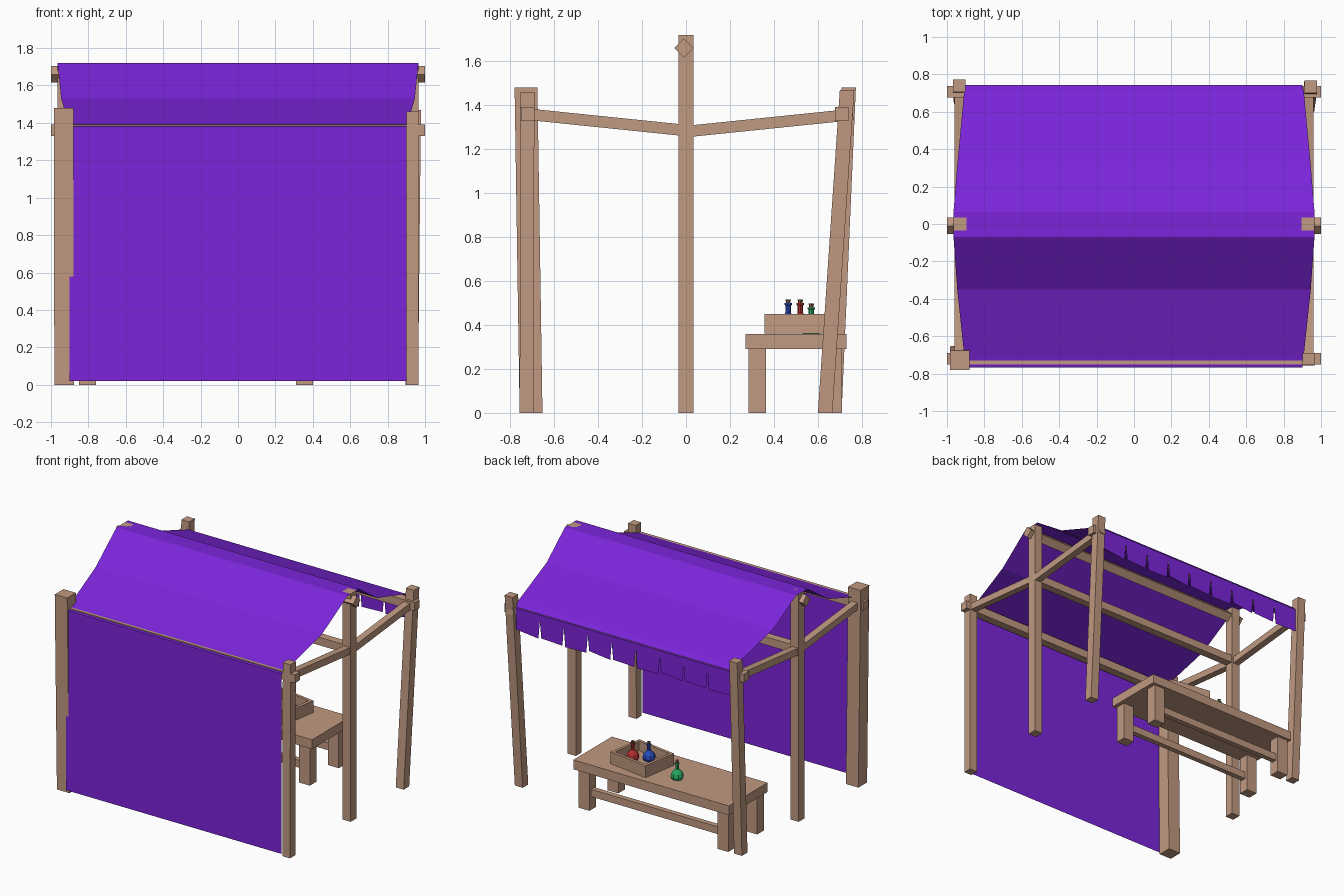
import bpy, bmesh, math
from mathutils import Vector, Matrix

if "Cube" in bpy.data.objects:
    bpy.data.objects.remove(bpy.data.objects["Cube"])


def material(name, rgb):
    m = bpy.data.materials.new(name)
    m.diffuse_color = (*rgb, 1)
    m.use_nodes = True
    m.node_tree.nodes["Principled BSDF"].inputs["Base Color"].default_value = m.diffuse_color
    return m


WOOD = material("wood", (0.53, 0.32, 0.22))
CLOTH = material("purple_cloth", (0.2, 0.018, 0.7))
CORK = material("cork", (0.2, 0.09, 0.05))


def mesh_object(name, verts, faces, mat):
    me = bpy.data.meshes.new(name)
    me.from_pydata([tuple(v) for v in verts], [], faces)
    me.materials.append(mat)
    ob = bpy.data.objects.new(name, me)
    bpy.context.collection.objects.link(ob)
    return ob


BOX = [(3, 2, 1, 0), (4, 5, 6, 7), (0, 1, 5, 4), (1, 2, 6, 5), (2, 3, 7, 6), (3, 0, 4, 7)]
SQUARE = [(-1, -1), (1, -1), (1, 1), (-1, 1)]


def post(name, base, top, w):
    """Leaning post with level ends."""
    vs = [Vector(p) + Vector((sx * w / 2, sy * w / 2, 0))
          for p in (base, top) for sx, sy in SQUARE]
    return mesh_object(name, vs, BOX, WOOD)


def beam(name, a, b, w, roll=0):
    """Square beam between two points."""
    a, b = Vector(a), Vector(b)
    d = (b - a).normalized()
    side = d.cross(Vector((0, 0, 1))).normalized()
    up = side.cross(d)
    rot = Matrix.Rotation(math.radians(roll), 3, d)
    side, up = rot @ side, rot @ up
    vs = [p + side * sx * w / 2 + up * sy * w / 2 for p in (a, b) for sx, sy in SQUARE]
    return mesh_object(name, vs, BOX, WOOD)


def box(name, lo, hi, mat=WOOD):
    vs = [(lo[0] if sx < 0 else hi[0], lo[1] if sy < 0 else hi[1], z)
          for z in (lo[2], hi[2]) for sx, sy in SQUARE]
    return mesh_object(name, vs, BOX, mat)


# Posts
post("front_left_post", (-0.93, -0.705, 0), (-0.932, -0.728, 1.48), 0.104)
post("front_right_post", (0.932, -0.725, 0), (0.934, -0.722, 1.46), 0.064)
post("back_left_post", (-0.93, 0.675, 0), (-0.935, 0.74, 1.48), 0.066)
post("back_right_post", (0.93, 0.633, 0), (0.945, 0.733, 1.47), 0.066)
for s, side in ((-1, "left"), (1, "right")):
    post(side + "_middle_post", (s * 0.93, 0, 0), (s * 0.93, 0, 1.72), 0.07)
    # Side beams sagging to the middle post
    beam(side + "_front_side_beam", (s * 0.935, -0.73, 1.36), (s * 0.935, 0, 1.285), 0.052)
    beam(side + "_back_side_beam", (s * 0.935, 0.76, 1.358), (s * 0.935, 0, 1.28), 0.052)

# Long beams
beam("ridge_beam", (-1, -0.01, 1.66), (1, -0.01, 1.66), 0.062, 45)
beam("middle_beam", (-0.93, 0, 1.29), (0.93, 0, 1.29), 0.06)
beam("front_eave_beam", (-1, -0.72, 1.36), (1, -0.72, 1.36), 0.062)
beam("back_eave_beam", (-1, 0.708, 1.36), (1, 0.708, 1.36), 0.062)

# Cloth roof and front wall: (half width, y, z)
profile = [(0.9, -0.766, 0.02), (0.9, -0.766, 1.38), (0.908, -0.7, 1.40),
           (0.945, -0.35, 1.53), (0.965, -0.07, 1.72), (0.965, 0.065, 1.72),
           (0.945, 0.31, 1.553), (0.908, 0.71, 1.42), (0.9, 0.743, 1.385)]
verts = [(s * w, y, z) for w, y, z in profile for s in (-1, 1)]
faces = [(2 * i, 2 * i + 1, 2 * i + 3, 2 * i + 2) for i in range(len(profile) - 1)]
mesh_object("cloth_roof_and_wall", verts, faces, CLOTH)

# Back valance cut into strips
verts, faces = [], []
N, W = 9, 1.8 / 9
for i in range(N):
    x0, x1 = -0.9 + i * W, -0.9 + (i + 1) * W
    g0 = 0 if i == 0 else 0.012
    g1 = 0 if i == N - 1 else 0.012
    drop = 1.2 + 0.012 * (i % 3)
    n = len(verts)
    verts += [(x0, 0.743, 1.385), (x1, 0.743, 1.385), (x1, 0.743, 1.34),
              (x1 - g1, 0.743, drop), (x0 + g0, 0.743, 1.205), (x0, 0.743, 1.34)]
    faces.append(tuple(range(n, n + 6)))
mesh_object("back_valance", verts, faces, CLOTH)

# Table
box("table_top", (-0.87, 0.27, 0.29), (0.43, 0.73, 0.36))
for x in (-0.805, 0.355):
    for y in (0.325, 0.67):
        box("table_leg", (x - 0.045, y - 0.04, 0), (x + 0.045, y + 0.04, 0.29))
for y in (0.325, 0.67):
    box("table_rail", (-0.805, y - 0.02, 0.1), (0.355, y + 0.02, 0.155))

# Open crate on the table
L, D, T = 0.165, 0.14, 0.022
crate = [box("crate_floor", (-L, -D, 0), (L, D, 0.018))]
for s in (-1, 1):
    a, b = sorted((s * L, s * (L - T)))
    crate.append(box("crate_end", (a, -D, 0), (b, D, 0.09)))
    a, b = sorted((s * D, s * (D - T)))
    crate.append(box("crate_side", (-L + T, a, 0), (L - T, b, 0.09)))
for ob in crate:
    ob.location = (0.0, 0.522, 0.361)
    ob.rotation_euler.z = math.radians(-9)


# Potion bottles
def lathe(name, profile, loc, mat, n=8):
    verts = [(r * math.cos(2 * math.pi * k / n), r * math.sin(2 * math.pi * k / n), z)
             for r, z in profile for k in range(n)]
    faces = [(i * n + k, i * n + (k + 1) % n, (i + 1) * n + (k + 1) % n, (i + 1) * n + k)
             for i in range(len(profile) - 1) for k in range(n)]
    faces += [tuple(reversed(range(n))), tuple(range(len(verts) - n, len(verts)))]
    ob = mesh_object(name, verts, faces, mat)
    ob.location = loc


for name, rgb, loc in (("red", (0.45, 0.03, 0.03), (0.08, 0.52, 0.379)),
                       ("blue", (0.02, 0.07, 0.5), (-0.016, 0.465, 0.379)),
                       ("green", (0.02, 0.4, 0.12), (-0.325, 0.57, 0.36))):
    glass = material(name + "_glass", rgb)
    lathe(name + "_bottle", [(0.038, 0), (0.046, 0.02), (0.04, 0.045), (0.013, 0.075),
                             (0.012, 0.11), (0.017, 0.112), (0.017, 0.12)], loc, glass)
    lathe(name + "_cork", [(0.01, 0.118), (0.012, 0.138)], loc, CORK)
